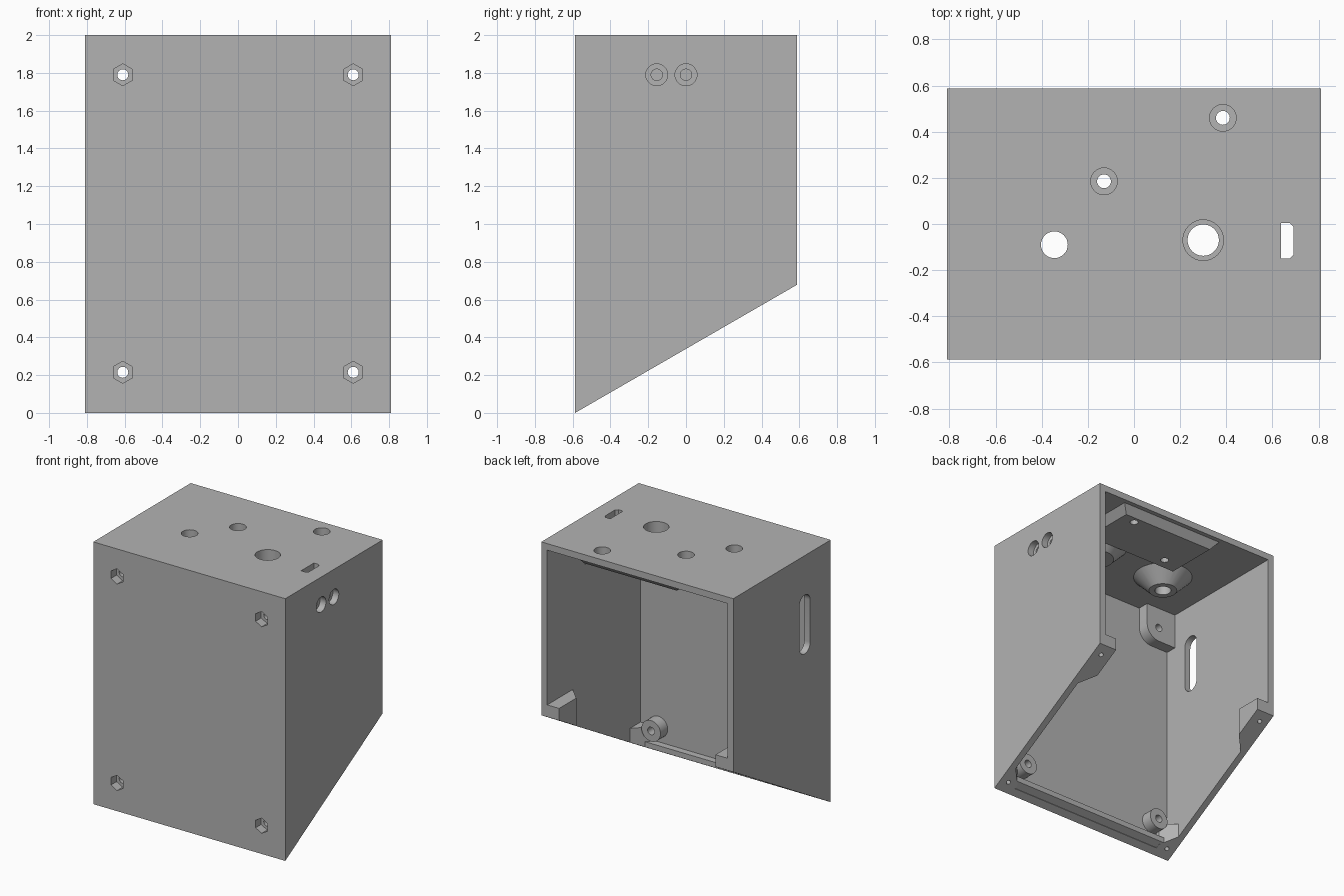
import bpy, bmesh, math
from mathutils import Vector

if "Cube" in bpy.data.objects:
    bpy.data.objects.remove(bpy.data.objects["Cube"])

X, Y, H = 0.81, 0.587, 2.0      # half width, half depth, height
T = 0.05                        # wall thickness
TILT = math.radians(30)         # slope of the open underside


def slope_z(y):
    return (y + Y) * math.tan(TILT)


def loft(name, a, b):
    """Closed solid between two rings of points."""
    bm = bmesh.new()
    va = [bm.verts.new(p) for p in a]
    vb = [bm.verts.new(p) for p in b]
    n = len(va)
    bm.faces.new(va)
    bm.faces.new(vb)
    for i in range(n):
        j = (i + 1) % n
        bm.faces.new((va[i], va[j], vb[j], vb[i]))
    bmesh.ops.recalc_face_normals(bm, faces=bm.faces)
    me = bpy.data.meshes.new(name)
    bm.to_mesh(me)
    bm.free()
    ob = bpy.data.objects.new(name, me)
    bpy.context.collection.objects.link(ob)
    return ob


def place(p, axis, d):
    """Put a 2D point in the plane across the axis at distance d."""
    u, v = p
    return {'X': (d, u, v), 'Y': (u, d, v), 'Z': (u, v, d)}[axis]


def prism(name, pts, axis, lo, hi, pts2=None):
    return loft(name, [place(p, axis, lo) for p in pts],
                [place(p, axis, hi) for p in (pts2 or pts)])


def ring(u, v, r, n=32, start=0.0):
    return [(u + r * math.cos(start + 2 * math.pi * i / n),
             v + r * math.sin(start + 2 * math.pi * i / n)) for i in range(n)]


def rect(u0, u1, v0, v1):
    return [(u0, v0), (u1, v0), (u1, v1), (u0, v1)]


def combine(body, tool, op):
    mod = body.modifiers.new(op, 'BOOLEAN')
    mod.operation, mod.solver, mod.object = op, 'EXACT', tool
    bpy.context.view_layer.objects.active = body
    bpy.ops.object.modifier_apply(modifier=mod.name)
    bpy.data.objects.remove(tool, do_unlink=True)


# Hollow shell, open at the back and underneath
body = prism("enclosure", [(-Y, 0), (Y, slope_z(Y)), (Y, H), (-Y, H)], 'X', -X, X)
combine(body, prism("cavity", rect(-Y + T, 1, -1, H - T), 'X', -X + T, X - T), 'DIFFERENCE')

adds, cuts = [], []

# Tapered pads under the lid
adds.append(prism("lid_pad", rect(-0.34, 0.56, 0.04, 0.56), 'Z', 1.96, 1.89,
                  rect(-0.28, 0.5, 0.1, 0.51)))
adds.append(prism("jack_boss", ring(-0.345, -0.09, 0.22), 'Z', 1.96, 1.84,
                  ring(-0.345, -0.09, 0.1)))
adds.append(prism("knob_boss", ring(0.3, -0.07, 0.24), 'Z', 1.96, 1.85,
                  ring(0.3, -0.07, 0.13)))
# Pad behind the side holes
adds.append(prism("side_pad", rect(-0.3, 0.14, 1.66, 1.96), 'X', 0.77, 0.71,
                  rect(-0.25, 0.09, 1.7, 1.96)))
# Lip along the lower front edge
adds.append(prism("front_lip", [(-0.56, 0.02), (-0.485, slope_z(-0.485)),
                                (-0.485, 0.1), (-0.56, 0.1)], 'X', -0.77, 0.77))

for s in (-1, 1):
    # Upper front mounts with one rounded corner
    arc = [(s * (0.61 - 0.11 * math.cos(t)), 1.79 - 0.11 * math.sin(t))
           for t in [math.pi / 2 * i / 8 for i in range(9)]]
    adds.append(prism("upper_mount", [(s * 0.78, 1.97), (s * 0.5, 1.97)] + arc
                      + [(s * 0.78, 1.68)], 'Y', -0.56, -0.45))
    # Lower front standoffs
    adds.append(prism("lower_standoff", ring(s * 0.61, 0.215, 0.08), 'Y', -0.56, -0.45))
    # Corner blocks for the base screws
    adds.append(prism("back_block", [(s * 0.79, Y), (s * 0.66, Y), (s * 0.66, 0.38),
                                     (s * 0.76, 0.28), (s * 0.79, 0.28)], 'Z', 0.3, 0.77))
    adds.append(prism("front_block", [(s * 0.79, -0.56), (s * 0.66, -0.56), (s * 0.66, -0.51),
                                      (s * 0.76, -0.41), (s * 0.79, -0.41)], 'Z', 0.005, 0.21))
    # Nut pockets and bolt holes through the front
    for z in (0.215, 1.79):
        cuts.append(prism("nut_pocket", ring(s * 0.61, z, 0.058, 6, math.pi / 2), 'Y', -0.7, -0.52))
        cuts.append(prism("bolt_hole", ring(s * 0.61, z, 0.029, 24), 'Y', -0.7, -0.3))
    # Screw holes square to the sloping underside
    n = Vector((0, -math.sin(TILT), math.cos(TILT)))
    u = Vector((0, math.cos(TILT), math.sin(TILT)))
    for y, depth in ((-0.515, 0.07), (0.517, 0.1)):
        c = Vector((s * 0.74, y, slope_z(y)))
        circle = [c + Vector((a, 0, 0)) + u * b for a, b in ring(0, 0, 0.016, 16)]
        cuts.append(loft("base_screw", [p - n * 0.1 for p in circle],
                         [p + n * depth for p in circle]))

# Holes in the lid: x, y, outer radius, inner radius, counterbore floor
for x, y, r1, r2, floor in ((0.385, 0.46, 0.058, 0.03, 1.94), (-0.13, 0.185, 0.058, 0.03, 1.94),
                            (0.3, -0.07, 0.088, 0.068, 1.9), (-0.345, -0.09, 0.058, None, 1.7)):
    cuts.append(prism("lid_bore", ring(x, y, r1), 'Z', floor, 2.2))
    if r2:
        cuts.append(prism("lid_hole", ring(x, y, r2), 'Z', 1.7, 2.2))
cuts.append(prism("lid_slot", [(0.637, -0.15), (0.675, -0.15), (0.692, -0.133), (0.692, -0.012),
                               (0.675, 0.004), (0.637, 0.004)], 'Z', 1.8, 2.2))

# Stepped holes in the right wall
for y in (-0.155, 0.0):
    cuts.append(prism("side_bore", ring(y, 1.79, 0.058), 'X', 0.76, 1.0))
    cuts.append(prism("side_hole", ring(y, 1.79, 0.03), 'X', 0.6, 1.0))

# Long rounded slot in the left wall
slot = [(-0.275 + 0.065 * math.cos(t), (1.635 if i < 13 else 1.315) + 0.065 * math.sin(t))
        for i, t in enumerate([math.pi * k / 12 for k in range(13)]
                              + [math.pi + math.pi * k / 12 for k in range(13)])]
cuts.append(prism("cable_slot", slot, 'X', -1.0, -0.7))

# Trim everything below the slope
cuts.insert(0, prism("underside", [(-1.2, slope_z(-1.2)), (1.2, slope_z(1.2)),
                                   (1.2, -1.5), (-1.2, -1.5)], 'X', -1.5, 1.5))

for ob in adds:
    combine(body, ob, 'UNION')
for ob in cuts:
    combine(body, ob, 'DIFFERENCE')

# Plain grey plastic
mat = bpy.data.materials.new("grey_plastic")
mat.diffuse_color = (0.45, 0.45, 0.45, 1)
mat.use_nodes = True
mat.node_tree.nodes["Principled BSDF"].inputs["Base Color"].default_value = mat.diffuse_color
body.data.materials.clear()
body.data.materials.append(mat)
bpy.ops.object.select_all(action='DESELECT')
body.select_set(True)
bpy.context.view_layer.objects.active = body
bpy.ops.object.shade_smooth_by_angle(angle=math.radians(30))
